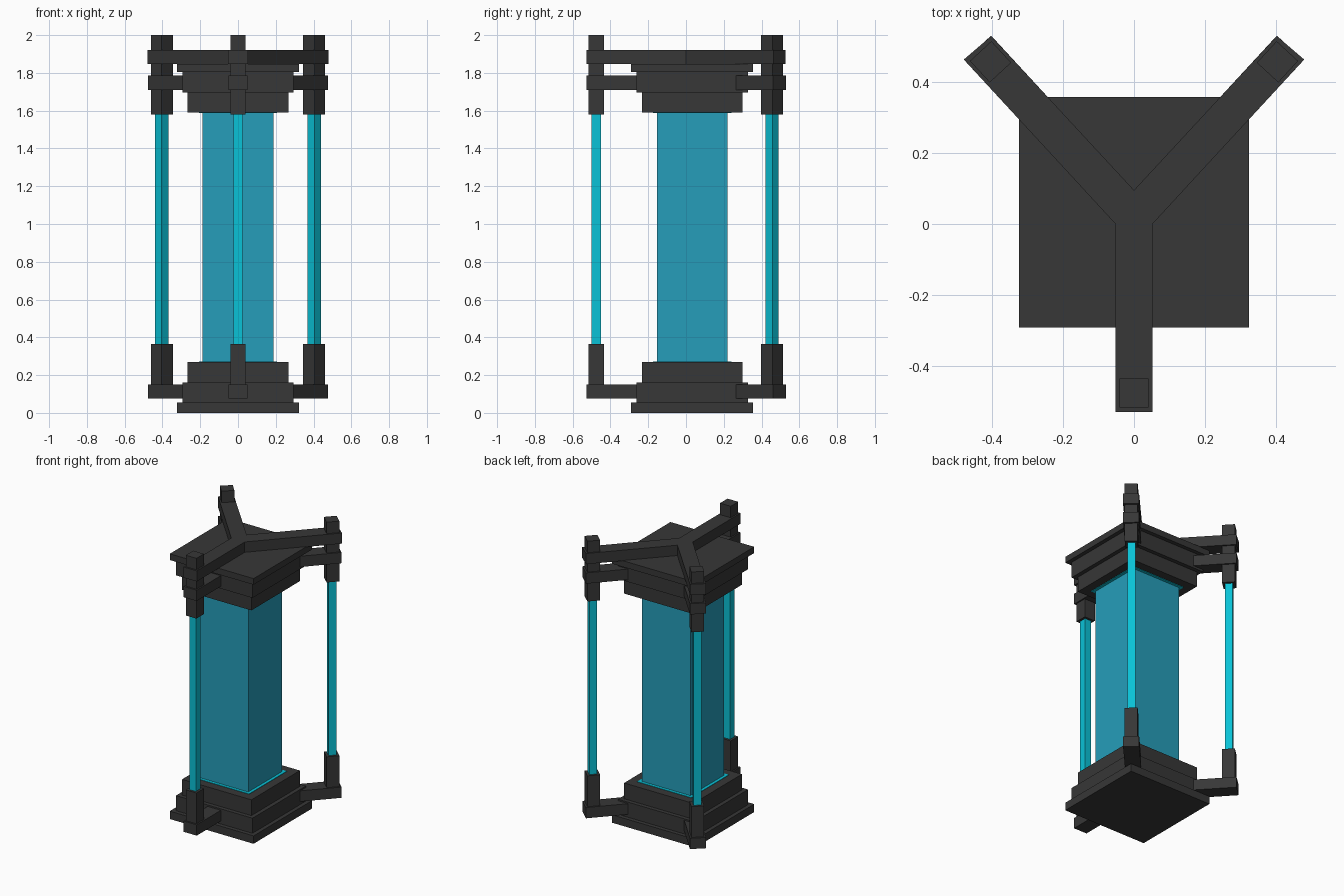
import bpy, bmesh, math
from mathutils import Matrix, Vector

cube = bpy.data.objects.get("Cube")
if cube:
    bpy.data.objects.remove(cube, do_unlink=True)


def material(name, rgb):
    m = bpy.data.materials.new(name)
    m.use_nodes = True
    m.diffuse_color = (*rgb, 1)
    m.node_tree.nodes["Principled BSDF"].inputs["Base Color"].default_value = (*rgb, 1)
    return m


DARK = material("charcoal", (0.038, 0.038, 0.038))
TEAL = material("teal blue", (0.019, 0.34, 0.49))
CYAN = material("bright cyan", (0.003, 0.54, 0.68))


def finish(name, bm, mat):
    bmesh.ops.recalc_face_normals(bm, faces=bm.faces)
    me = bpy.data.meshes.new(name)
    bm.to_mesh(me)
    bm.free()
    me.materials.append(mat)
    ob = bpy.data.objects.new(name, me)
    bpy.context.collection.objects.link(ob)


def box(name, center, size, z0, z1, mat, angle=0.0):
    """Upright box, turned about z."""
    bm = bmesh.new()
    m = (Matrix.Translation((center[0], center[1], (z0 + z1) / 2))
         @ Matrix.Rotation(angle, 4, 'Z')
         @ Matrix.Diagonal((size[0], size[1], z1 - z0, 1)))
    bmesh.ops.create_cube(bm, size=1, matrix=m)
    finish(name, bm, mat)


def prism(name, points, z0, z1, mat):
    """Extruded flat outline."""
    bm = bmesh.new()
    face = bm.faces.new([bm.verts.new((x, y, z0)) for x, y in points])
    out = bmesh.ops.extrude_face_region(bm, geom=[face])
    bmesh.ops.translate(bm, vec=(0, 0, z1 - z0),
                        verts=[v for v in out["geom"] if isinstance(v, bmesh.types.BMVert)])
    finish(name, bm, mat)


# Stepped square base and cap around the glowing core
MID = (0, 0.033)
TIERS = [
    ("base_plinth", 0.323, 0.0, 0.055),
    ("base_step", 0.295, 0.055, 0.16),
    ("base_collar", 0.267, 0.16, 0.27),
    ("cap_collar", 0.267, 1.59, 1.695),
    ("cap_step", 0.295, 1.695, 1.805),
    ("cap_slab", 0.323, 1.805, 1.848),
]
for name, half, z0, z1 in TIERS:
    box(name, MID, (2 * half, 2 * half), z0, z1, DARK)
box("core", MID, (0.374, 0.374), 0.265, 1.595, TEAL)
box("core_lower_rim", MID, (0.415, 0.415), 0.268, 0.273, CYAN)
box("core_upper_rim", MID, (0.415, 0.415), 1.587, 1.592, CYAN)

# Three-armed top brace, mirrored outline
half_outline = [(0.052, -0.528), (0.052, 0.0), (0.478, 0.462), (0.401, 0.528)]
mirrored = [(-x, y) for x, y in reversed(half_outline)]
prism("top_brace", half_outline + [(0, 0.095)] + mirrored, 1.846, 1.92, DARK)

# Three legs: clamps, posts and light rods at each arm end
HUB = Vector((0, 0.019))
for side, deg, reach in (("front", -90, 0.547), ("left", 47.3, 0.647), ("right", 132.7, 0.647)):
    a = math.radians(deg)
    d = Vector((math.cos(a), math.sin(a)))
    post = HUB + d * (reach - 0.053)
    start = 0.2
    arm = HUB + d * (start + reach) / 2
    box(side + "_lower_arm", arm, (reach - start, 0.102), 0.075, 0.15, DARK, a)
    box(side + "_upper_arm", arm, (reach - start, 0.102), 1.71, 1.785, DARK, a)
    box(side + "_lower_post", post, (0.082, 0.082), 0.08, 0.365, DARK, a)
    box(side + "_upper_post", post, (0.082, 0.082), 1.58, 2.0, DARK, a)
    box(side + "_light_rod", post, (0.05, 0.05), 0.36, 1.585, CYAN, a)
